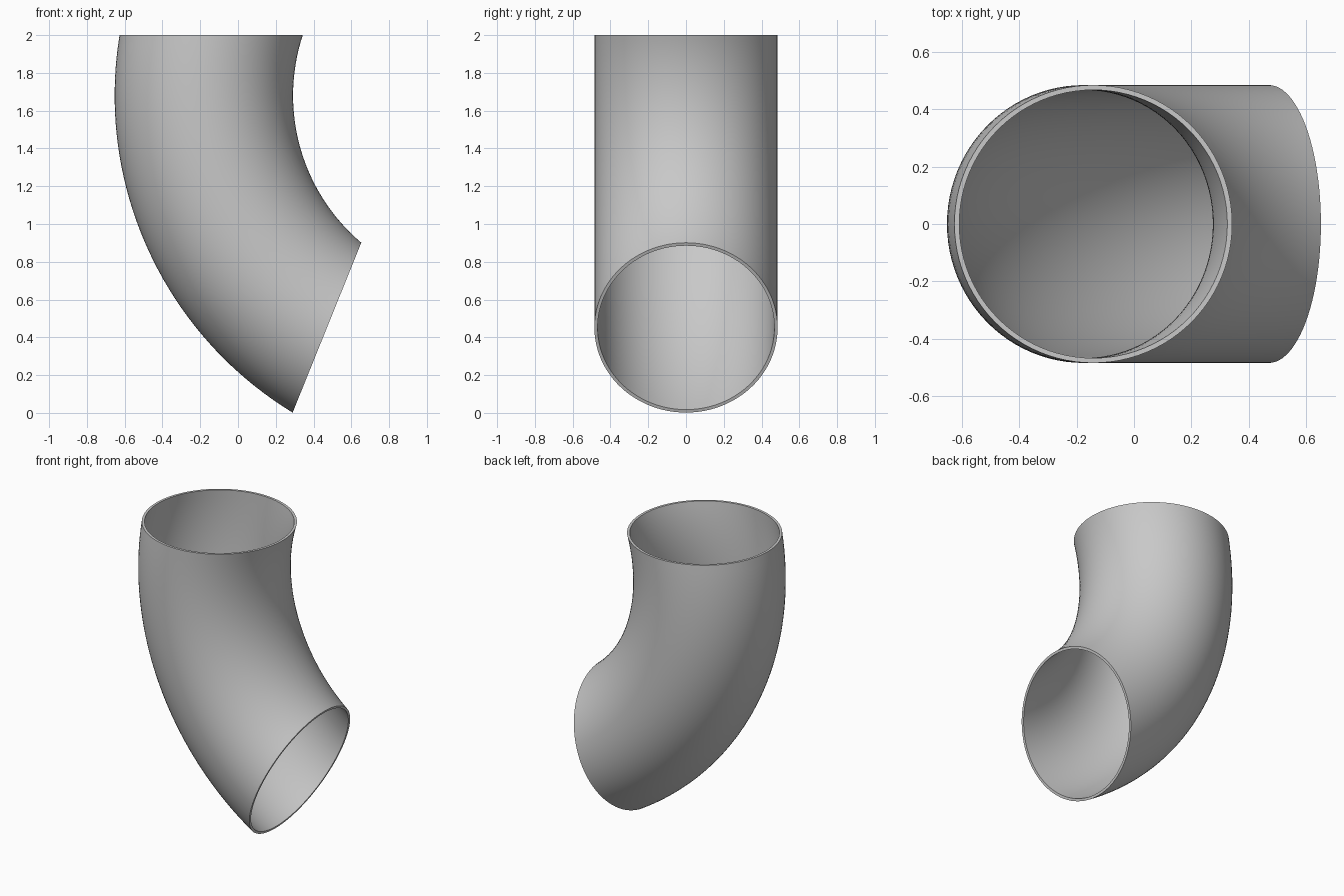
import bpy
import bmesh
import math
from mathutils import Matrix, Vector

default = bpy.data.objects.get("Cube")
if default:
    bpy.data.objects.remove(default, do_unlink=True)

OUTER_RADIUS = 0.485
WALL = 0.017
SIDES = 96
STEPS = 40
BEND = math.radians(68)
TOP_CENTRE = Vector((-0.142, 0, 2))
BEND_CENTRE = Vector((1.3125, 0, 1.68))


def make_material(name, grey):
    mat = bpy.data.materials.new(name)
    mat.use_nodes = True
    colour = (grey, grey, grey, 1)
    mat.diffuse_color = colour
    mat.node_tree.nodes["Principled BSDF"].inputs["Base Color"].default_value = colour
    return mat


def add_ring(bm, radius, angle):
    """Circle at the pipe top, turned around the bend axis by the angle."""
    turn = Matrix.Rotation(-angle, 3, "Y")
    ring = []
    for i in range(SIDES):
        a = math.tau * i / SIDES
        point = TOP_CENTRE + Vector((math.cos(a), math.sin(a), 0)) * radius
        ring.append(bm.verts.new(BEND_CENTRE + turn @ (point - BEND_CENTRE)))
    return ring


def join_rings(bm, first, second):
    for i in range(SIDES):
        bm.faces.new((first[i - 1], first[i], second[i], second[i - 1]))


# Hollow bent pipe: down the outside, across the end rim, back up the inside
bm = bmesh.new()
angles = [BEND * i / STEPS for i in range(STEPS + 1)]
rings = [add_ring(bm, OUTER_RADIUS, a) for a in angles]
rings += [add_ring(bm, OUTER_RADIUS - WALL, a) for a in reversed(angles)]
for i in range(len(rings)):
    join_rings(bm, rings[i - 1], rings[i])
bmesh.ops.recalc_face_normals(bm, faces=bm.faces[:])

mesh = bpy.data.meshes.new("pipe_elbow")
bm.to_mesh(mesh)
bm.free()
mesh.materials.append(make_material("plain grey", 0.58))
pipe = bpy.data.objects.new("pipe_elbow", mesh)
bpy.context.collection.objects.link(pipe)

# Smooth walls with crisp rims
bpy.ops.object.select_all(action="DESELECT")
pipe.select_set(True)
bpy.context.view_layer.objects.active = pipe
bpy.ops.object.shade_smooth_by_angle(angle=math.radians(40))
